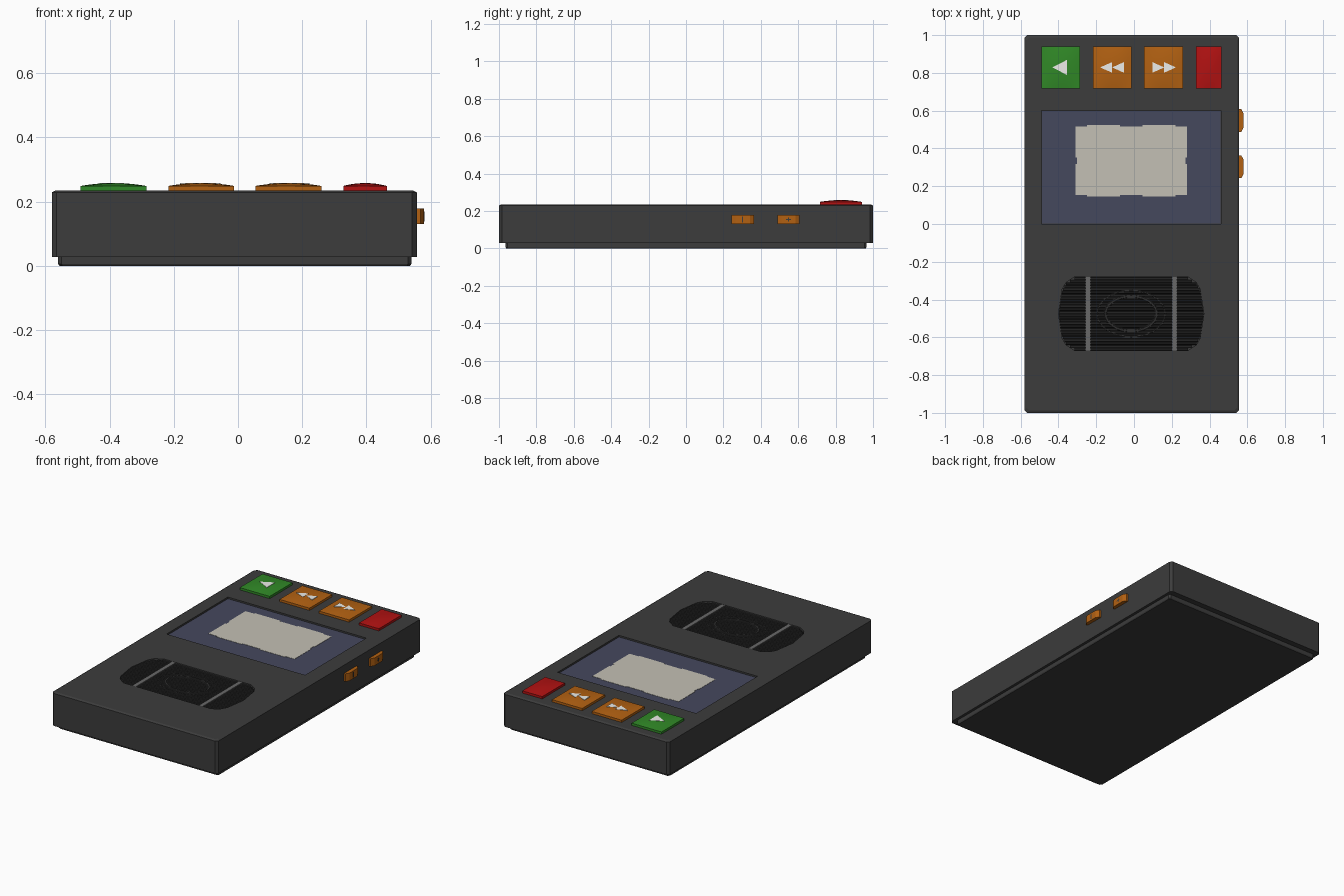
import bpy, bmesh, math

if "Cube" in bpy.data.objects:
    bpy.data.objects.remove(bpy.data.objects["Cube"])

def mat(name, c):
    m = bpy.data.materials.new(name)
    m.diffuse_color = (*c, 1)
    m.use_nodes = True
    m.node_tree.nodes["Principled BSDF"].inputs["Base Color"].default_value = m.diffuse_color
    return m

BLACK = mat("charcoal", (0.045, 0.045, 0.045))
DARK = mat("dark_slats", (0.03, 0.03, 0.03))
GREY = mat("grey", (0.14, 0.14, 0.14))
BLUE = mat("screen_blue", (0.06, 0.065, 0.11))
BEIGE = mat("display_beige", (0.55, 0.53, 0.46))
GREEN = mat("green", (0.03, 0.25, 0.02))
ORANGE = mat("orange", (0.45, 0.12, 0.006))
RED = mat("red", (0.45, 0.006, 0.006))
WHITE = mat("white", (0.85, 0.85, 0.82))

def finish(name, bm, m):
    bmesh.ops.recalc_face_normals(bm, faces=bm.faces)
    me = bpy.data.meshes.new(name)
    bm.to_mesh(me)
    bm.free()
    ob = bpy.data.objects.new(name, me)
    bpy.context.collection.objects.link(ob)
    me.materials.append(m)
    return ob

def loft(bm, rings):
    """Skin a stack of equal-length rings and cap both ends."""
    vs = [[bm.verts.new(p) for p in r] for r in rings]
    n = len(vs[0])
    for a, b in zip(vs, vs[1:]):
        for i in range(n):
            bm.faces.new((a[i], a[(i + 1) % n], b[(i + 1) % n], b[i]))
    bm.faces.new(vs[0])
    bm.faces.new(vs[-1])

def prism(name, pts, z0, z1, m):
    bm = bmesh.new()
    loft(bm, [[(x, y, z) for x, y in pts] for z in (z0, z1)])
    return finish(name, bm, m)

def rect(x0, x1, y0, y1):
    return [(x0, y0), (x1, y0), (x1, y1), (x0, y1)]

def chamfered(x0, x1, y0, y1, c):
    return [(x0 + c, y0), (x1 - c, y0), (x1, y0 + c), (x1, y1 - c),
            (x1 - c, y1), (x0 + c, y1), (x0, y1 - c), (x0, y0 + c)]

def slab(name, x0, x1, y0, y1, levels, c, m):
    """Chamfered slab; levels are (z, inset)."""
    bm = bmesh.new()
    loft(bm, [[(x, y, z) for x, y in chamfered(x0 + i, x1 - i, y0 + i, y1 - i, c)]
              for z, i in levels])
    return finish(name, bm, m)

# Case and base plate
case = slab("case", -0.58, 0.557, -1, 1,
            [(0.028, 0), (0.229, 0), (0.235, 0.012)], 0.015, BLACK)
slab("base_plate", -0.56, 0.54, -0.965, 0.965,
     [(0, 0.004), (0.006, 0), (0.04, 0)], 0.01, BLACK)

# Recesses for the screen and the speaker
CX, CY = -0.015, -0.475
quarter = [(0.385, 0), (0.365, 0.13), (0.345, 0.165), (0.30, 0.195)]
top_half = quarter + [(-x, y) for x, y in reversed(quarter)]
outline = top_half + [(-x, -y) for x, y in top_half[1:-1]]
outline = [(CX + x, CY + y) for x, y in outline]
cutters = [prism("screen_cutter", rect(-0.49, 0.46, 0, 0.6), 0.222, 0.3, BLACK),
           prism("speaker_cutter", outline, 0.215, 0.3, BLACK)]
for c in cutters:
    mod = case.modifiers.new("recess", 'BOOLEAN')
    mod.operation = 'DIFFERENCE'
    mod.object = c
    mod.solver = 'EXACT'
    bpy.context.view_layer.objects.active = case
    bpy.ops.object.modifier_apply(modifier=mod.name)
    bpy.data.objects.remove(c)

# Screen glass and notched display panel
prism("screen_glass", rect(-0.488, 0.458, 0.002, 0.598), 0.21, 0.226, BLUE)
q = [(0.287, 0.018), (0.295, 0.018), (0.295, 0.182), (0.235, 0.182),
     (0.235, 0.19), (0.06, 0.19), (0.06, 0.182)]
half = q + [(-x, y) for x, y in reversed(q)]
prism("display_panel", [(-0.015 + x, 0.335 + y) for x, y in
                        half + [(-x, -y) for x, y in half]], 0.22, 0.2275, BEIGE)

# Speaker slats, clipped to the outline
def half_width(y):
    y = abs(y)
    for (xa, ya), (xb, yb) in zip(quarter, quarter[1:]):
        if y <= yb:
            return xa + (xb - xa) * (y - ya) / (yb - ya)
    return quarter[-1][0]

bm = bmesh.new()
N = 26
pitch = 0.39 / N
for i in range(N):
    y = -0.195 + (i + 0.5) * pitch
    w = half_width(abs(y) + pitch / 2 - 1e-6)
    prof = [(-pitch * .5, 0.212), (pitch * .5, 0.212), (pitch * .22, 0.230), (-pitch * .22, 0.230)]
    loft(bm, [[(CX + s * w, CY + y + dy, z) for dy, z in prof] for s in (-1, 1)])
finish("speaker_slats", bm, DARK)

# Oval rings over the speaker
def oval_ring(name, rx, ry, t, z1):
    bm = bmesh.new()
    n = 40
    rings = []
    for k, z in ((-t, 0.215), (-t * .4, z1), (t * .4, z1), (t, 0.215)):
        rings.append([bm.verts.new((CX + (rx + k) * math.cos(2 * math.pi * i / n),
                                    CY + (ry + k) * math.sin(2 * math.pi * i / n), z))
                      for i in range(n)])
    for j in range(4):
        a, b = rings[j], rings[(j + 1) % 4]
        if j == 3:
            continue
        for i in range(n):
            bm.faces.new((a[i], a[(i + 1) % n], b[(i + 1) % n], b[i]))
    return finish(name, bm, DARK)

oval_ring("speaker_inner_ring", 0.135, 0.092, 0.012, 0.233)
oval_ring("speaker_outer_ring", 0.18, 0.122, 0.006, 0.2315)

# Speaker cross bars
for s, side in ((-1, "left"), (1, "right")):
    x = CX + s * 0.229
    prism("speaker_bar_" + side, rect(x - 0.013, x + 0.013, CY - 0.195, CY + 0.195),
          0.215, 0.234, GREY)

# Domed push buttons
def button(name, x0, x1, m):
    y0, y1, n = 0.717, 0.94, 12
    bm = bmesh.new()
    bmesh.ops.create_grid(bm, x_segments=n, y_segments=n, size=1)
    rim = [e for e in bm.edges if e.is_boundary]
    for v in bm.verts:
        u, w = v.co.x, v.co.y
        v.co = ((x0 + x1) / 2 + u * (x1 - x0) / 2, (y0 + y1) / 2 + w * (y1 - y0) / 2,
                0.249 + 0.009 * (1 - u * u) * (1 - w * w))
    skirt = bmesh.ops.extrude_edge_only(bm, edges=rim)["geom"]
    for v in skirt:
        if isinstance(v, bmesh.types.BMVert):
            v.co.z = 0.23
    ob = finish(name, bm, m)
    bpy.ops.object.select_all(action='DESELECT')
    ob.select_set(True)
    bpy.context.view_layer.objects.active = ob
    bpy.ops.object.shade_smooth_by_angle(angle=math.radians(30))

button("play_button", -0.49, -0.285, GREEN)
button("rewind_button", -0.217, -0.012, ORANGE)
button("forward_button", 0.054, 0.26, ORANGE)
button("stop_button", 0.328, 0.464, RED)

# Arrow symbols: base x, tip x, half height
for i, (b, t, h) in enumerate([(-0.355, -0.432, 0.04),
                               (-0.116, -0.18, 0.028), (-0.054, -0.116, 0.028),
                               (0.098, 0.16, 0.028), (0.16, 0.222, 0.028)]):
    prism(f"arrow_symbol_{i + 1}", [(b, 0.829 - h), (t, 0.829), (b, 0.829 + h)],
          0.25, 0.2588, WHITE)

# Side volume buttons with tapered ends and thin marks
def side_box(name, x1, y0, y1, z0, z1, m, taper=0.0):
    pts = [(0.545, y0), (0.568 if taper else x1, y0), (x1, y0 + taper),
           (x1, y1 - taper), (0.568 if taper else x1, y1), (0.545, y1)]
    if not taper:
        pts = rect(0.56, x1, y0, y1)
    return prism(name, pts, z0, z1, m)

for name, y in (("volume_down", 0.303), ("volume_up", 0.548)):
    side_box(name + "_button", 0.58, y - 0.06, y + 0.06, 0.13, 0.178, ORANGE, 0.022)
side_box("volume_down_mark", 0.5806, 0.300, 0.306, 0.138, 0.170, BLACK)
side_box("volume_up_mark_a", 0.5806, 0.545, 0.551, 0.143, 0.165, BLACK)
side_box("volume_up_mark_b", 0.5806, 0.534, 0.562, 0.1515, 0.1565, BLACK)
